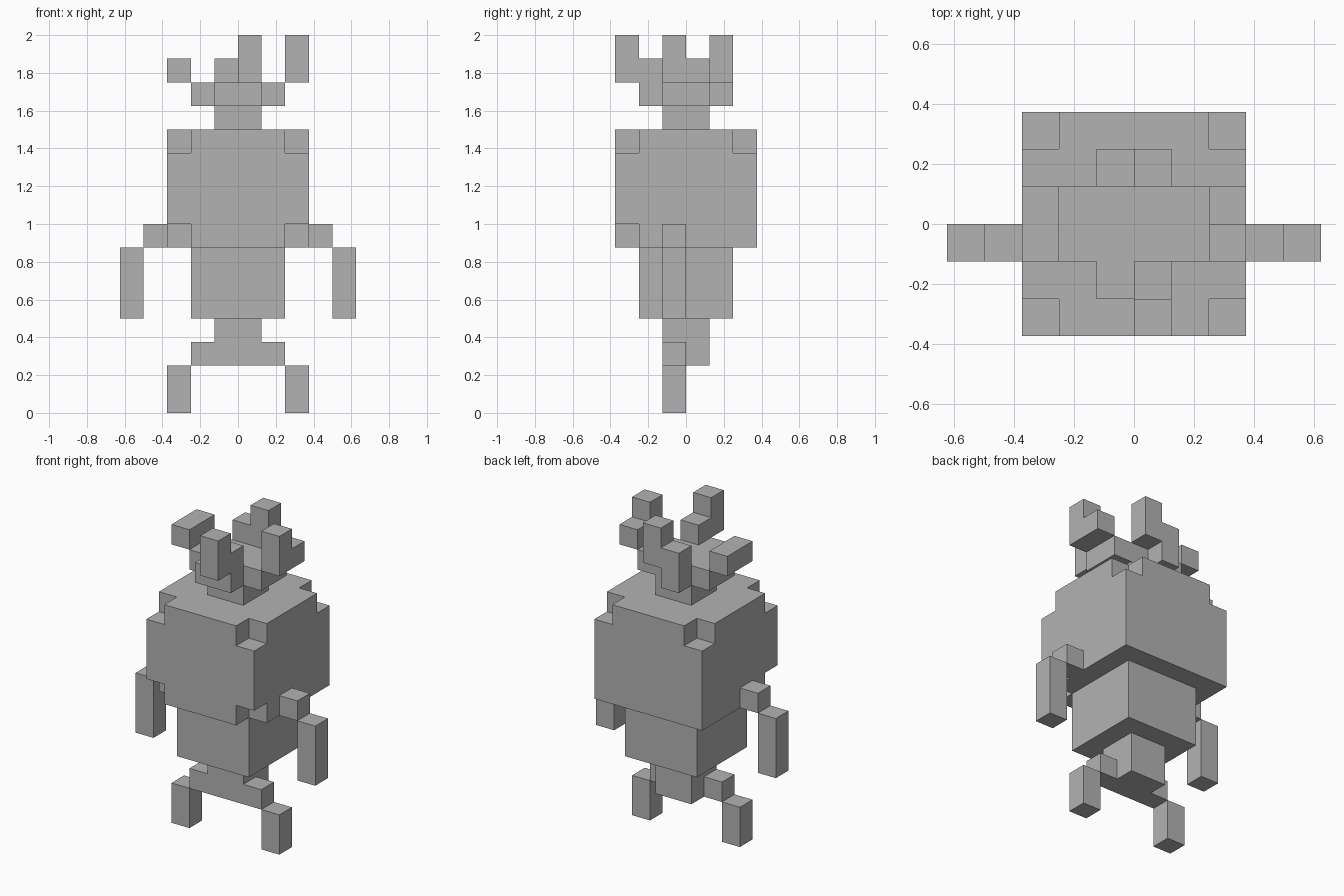
import bpy
import bmesh
from itertools import product
from mathutils import Vector

UNIT = 0.125  # edge of one cube cell

cube = bpy.data.objects.get("Cube")
if cube:
    bpy.data.objects.remove(cube, do_unlink=True)

stone = bpy.data.materials.new("plain_grey")
stone.use_nodes = True
GREY = (0.45, 0.45, 0.45, 1.0)
stone.diffuse_color = GREY
stone.node_tree.nodes["Principled BSDF"].inputs["Base Color"].default_value = GREY


def block(x, y, z):
    """Cells filling the given (start, end) ranges."""
    return set(product(range(*x), range(*y), range(*z)))


def mirrored(cells):
    return {(-1 - x, y, z) for x, y, z in cells}


def build(name, cells):
    """Turn cells into one closed mesh made of its outer faces only."""
    bm = bmesh.new()
    verts = {}

    def vert(corner):
        key = tuple(corner)
        if key not in verts:
            verts[key] = bm.verts.new(Vector(key) * UNIT)
        return verts[key]

    for cell in cells:
        for axis, side in product(range(3), (0, 1)):
            neighbour = list(cell)
            neighbour[axis] += 2 * side - 1
            if tuple(neighbour) in cells:
                continue
            u, v = (axis + 1) % 3, (axis + 2) % 3
            corners = []
            for du, dv in ((0, 0), (1, 0), (1, 1), (0, 1)):
                c = list(cell)
                c[axis] += side
                c[u] += du
                c[v] += dv
                corners.append(vert(c))
            bm.faces.new(corners if side else corners[::-1])
    # Merge the flat cell faces into large clean ones
    bmesh.ops.dissolve_limit(bm, angle_limit=0.01, verts=bm.verts[:], edges=bm.edges[:])
    mesh = bpy.data.meshes.new(name)
    bm.to_mesh(mesh)
    bm.free()
    mesh.materials.append(stone)
    obj = bpy.data.objects.new(name, mesh)
    bpy.context.collection.objects.link(obj)


# Paired limbs
limbs = {
    "leg": block((2, 3), (-1, 0), (0, 2)),
    "shoulder": block((3, 4), (-1, 0), (7, 8)),
    "arm": block((4, 5), (-1, 0), (4, 7)),
}
for name, cells in limbs.items():
    build("left_" + name, cells)
    build("right_" + name, mirrored(cells))

# Hips and body
build("hips", block((-2, 2), (-1, 0), (2, 3)) | block((-1, 1), (-1, 1), (2, 4)))
build("body", block((-2, 2), (-2, 2), (4, 7)))

# Head, with all top corners and the lower front corners notched
head = block((-3, 3), (-3, 3), (7, 12))
for x, y in product((-3, 2), (-3, 2)):
    head.discard((x, y, 11))
for x in (-3, 2):
    head.discard((x, -3, 7))
build("head", head)

# Stem and the cross-shaped base of the branches
build("stem", block((-1, 1), (-1, 1), (12, 13)))
build("branch_base", block((-2, 2), (-1, 1), (13, 14)) | block((-1, 1), (-2, -1), (13, 14)))

# Branches
build("front_branch", block((0, 1), (-2, -1), (14, 15)) | block((0, 1), (-3, -2), (14, 16)))
build("back_branch", block((-1, 0), (1, 2), (13, 15)) | block((0, 1), (1, 2), (14, 16)))
build("left_branch", block((2, 3), (-1, 1), (14, 15)) | block((2, 3), (-1, 0), (15, 16)))
build("right_branch", block((-3, -2), (-1, 1), (14, 15)))
